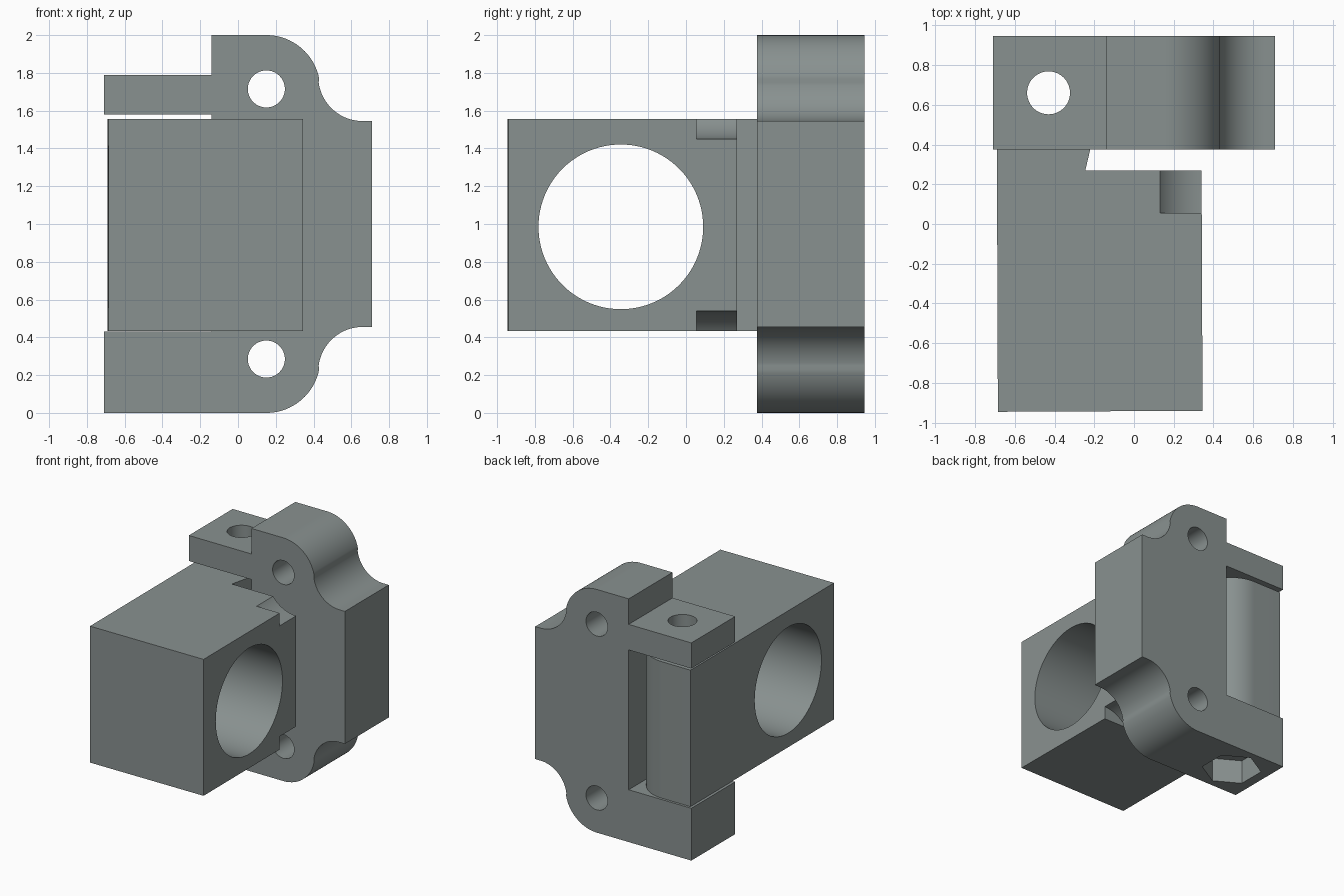
import bpy, bmesh, math

if "Cube" in bpy.data.objects:
    bpy.data.objects.remove(bpy.data.objects["Cube"])

grey = bpy.data.materials.new("slate_grey")
grey.diffuse_color = (0.25, 0.285, 0.28, 1)
grey.use_nodes = True
grey.node_tree.nodes["Principled BSDF"].inputs["Base Color"].default_value = grey.diffuse_color


def arc(cx, cy, r, a0, a1, n):
    """Points on an arc, angles in degrees, both ends included."""
    return [(cx + r * math.cos(math.radians(a0 + (a1 - a0) * i / n)),
             cy + r * math.sin(math.radians(a0 + (a1 - a0) * i / n))) for i in range(n + 1)]


def circle(cx, cy, r, n=64, start=0):
    return arc(cx, cy, r, start, start + 360, n)[:-1]


def prism(name, pts, axis, lo, hi):
    """Extrude a 2D outline along an axis."""
    place = {"x": lambda a, b, t: (t, a, b),
             "y": lambda a, b, t: (a, t, b),
             "z": lambda a, b, t: (a, b, t)}[axis]
    bm = bmesh.new()
    low = [bm.verts.new(place(a, b, lo)) for a, b in pts]
    high = [bm.verts.new(place(a, b, hi)) for a, b in pts]
    bm.faces.new(low)
    bm.faces.new(high)
    n = len(pts)
    for i in range(n):
        j = (i + 1) % n
        bm.faces.new((low[i], low[j], high[j], high[i]))
    bmesh.ops.recalc_face_normals(bm, faces=bm.faces)
    mesh = bpy.data.meshes.new(name)
    bm.to_mesh(mesh)
    bm.free()
    mesh.materials.append(grey)
    obj = bpy.data.objects.new(name, mesh)
    bpy.context.collection.objects.link(obj)
    return obj


def cut(obj, cutters):
    """Subtract the cutters, remove them, then shade."""
    bpy.ops.object.select_all(action="DESELECT")
    bpy.context.view_layer.objects.active = obj
    obj.select_set(True)
    for c in cutters:
        mod = obj.modifiers.new("cut", "BOOLEAN")
        mod.operation = "DIFFERENCE"
        mod.solver = "EXACT"
        mod.object = c
        bpy.ops.object.modifier_apply(modifier=mod.name)
        bpy.data.objects.remove(c)
    bpy.ops.object.shade_smooth_by_angle(angle=math.radians(25))


PIN = (-0.43, 0.66)

# Clamp bracket: rounded lobes, concave shoulders and two hinge arms
tangent = math.degrees(math.atan2(0.065, 0.51))
lobe = arc(0.15, 1.715, 0.285, tangent, 90, 20)
shoulder = arc(0.66, 1.78, 0.235, 270, 180 + tangent, 20)
upper = [(0.71, 1.545)] + shoulder + lobe[1:]
lower = [(x, 2.0 - z) for x, z in reversed(upper)]
arms = [(-0.14, 2.0), (-0.14, 1.79), (-0.71, 1.79), (-0.71, 1.58),
        (-0.14, 1.58), (-0.14, 0.43), (-0.71, 0.43), (-0.71, 0.0)]
bracket = prism("hinge_bracket", lower + upper + arms, "y", 0.375, 0.945)
cut(bracket, [
    prism("lower_bolt_hole", circle(0.15, 0.285, 0.098), "y", 0.2, 1.1),
    prism("upper_bolt_hole", circle(0.15, 1.715, 0.098), "y", 0.2, 1.1),
    prism("pin_hole", circle(*PIN, 0.108), "z", -0.1, 2.1),
    prism("nut_pocket", circle(*PIN, 0.23, 6, 30), "z", -0.1, 0.2),
])

# Swinging block with its hinge leaf rounded around the pin
outline = [(-0.685, -0.945), (0.345, -0.94), (0.34, 0.27), (-0.245, 0.27)]
outline += arc(*PIN, 0.27, -12, 90, 24) + [(-0.692, 0.93)]
block = prism("swing_block", outline, "z", 0.433, 1.555)
cut(block, [
    prism("cross_bore", circle(-0.345, 0.985, 0.436, 96), "x", -1, 1),
    prism("pin_hole", circle(*PIN, 0.108), "z", 0, 2),
    prism("upper_relief", circle(0.34, 1.7125, 0.2625), "y", 0.055, 0.4),
    prism("lower_relief", circle(0.34, 0.2775, 0.2625), "y", 0.055, 0.4),
])
